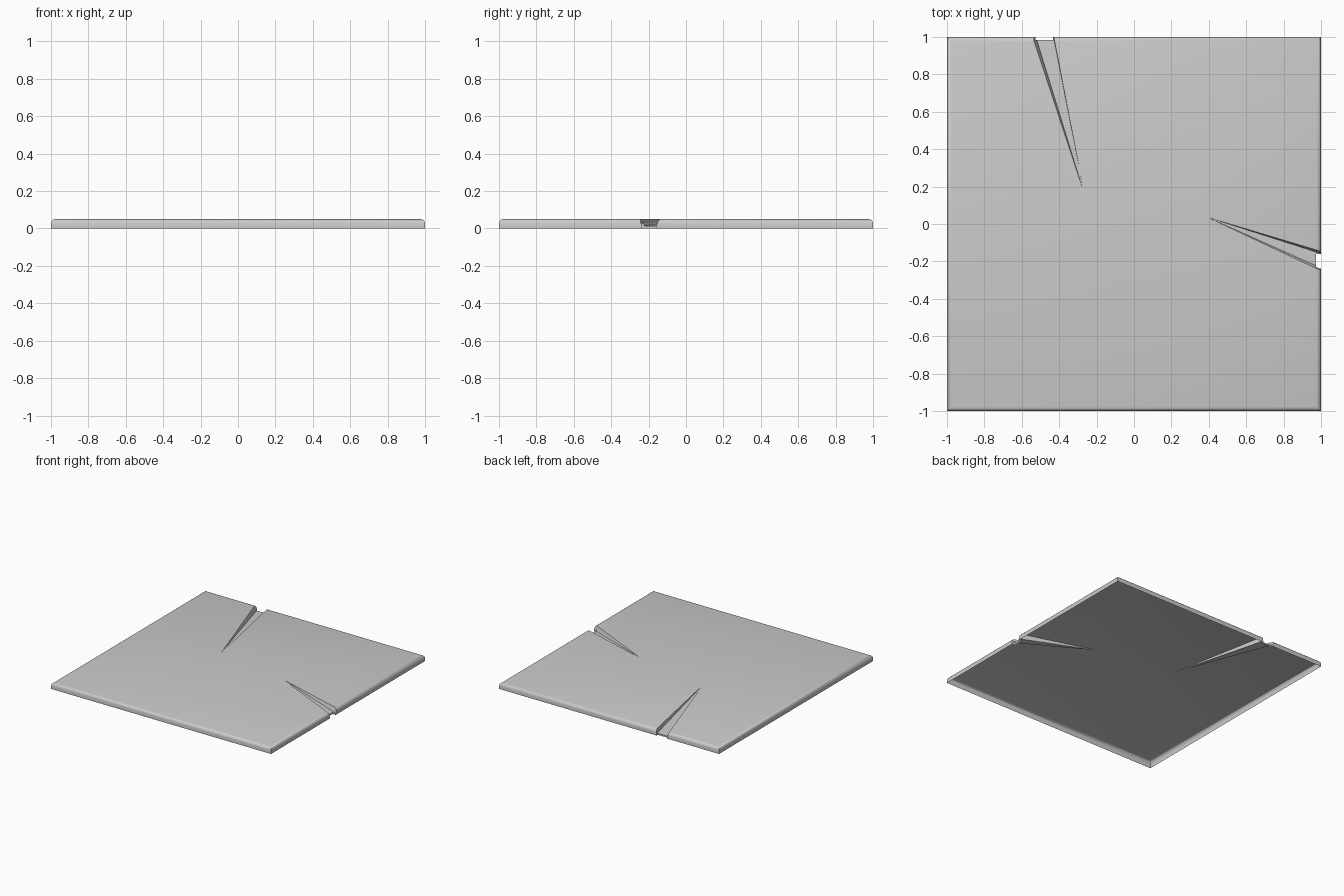
import bpy, bmesh

if "Cube" in bpy.data.objects:
    bpy.data.objects.remove(bpy.data.objects["Cube"])

H = 0.05


def hull(name, pts):
    """Convex cutter from a few points."""
    bm = bmesh.new()
    for p in pts:
        bm.verts.new(p)
    bmesh.ops.convex_hull(bm, input=bm.verts)
    bmesh.ops.recalc_face_normals(bm, faces=bm.faces)
    me = bpy.data.meshes.new(name)
    bm.to_mesh(me)
    bm.free()
    ob = bpy.data.objects.new(name, me)
    bpy.context.collection.objects.link(ob)
    ob.hide_render = True
    return ob


def crack(name, tip, top, low, lip, at):
    """Ramped wedge running from tip to the slab edge, plus the open mouth beyond its lip.
    at(edge, side, z) maps the local directions to a point."""
    wedge = hull(name + "_wedge", [(*tip, H + 0.0003)]
                 + [at(1.005, s, 0.09) for s in top]
                 + [at(1.005, s, 0.012) for s in low])
    mouth = hull(name + "_mouth", [at(e, s, z) for e in (lip, 1.1)
                                   for s in low for z in (-0.1, 0.03)])
    return [wedge, mouth]


# slab with rounded top rim
bm = bmesh.new()
bmesh.ops.create_cube(bm, size=1)
bmesh.ops.scale(bm, vec=(2, 2, H), verts=bm.verts)
bmesh.ops.translate(bm, vec=(0, 0, H / 2), verts=bm.verts)
rim = [e for e in bm.edges if all(v.co.z > H - 0.001 for v in e.verts)]
bmesh.ops.bevel(bm, geom=rim, offset=0.024, segments=3, profile=0.5, affect='EDGES')
me = bpy.data.meshes.new("floor_tile")
bm.to_mesh(me)
bm.free()
tile = bpy.data.objects.new("floor_tile", me)
bpy.context.collection.objects.link(tile)

# two cracks, one at the back edge and one at the right edge
cutters = crack("back_crack", (-0.267, 0.165), (-0.562, -0.428), (-0.526, -0.432), 0.985,
                lambda e, s, z: (s, e, z))
cutters += crack("right_crack", (0.39, 0.037), (-0.268, -0.135), (-0.237, -0.16), 0.972,
                 lambda e, s, z: (e, s, z))
for c in cutters:
    m = tile.modifiers.new(c.name, 'BOOLEAN')
    m.object = c
    m.operation = 'DIFFERENCE'
    m.solver = 'EXACT'
bpy.context.view_layer.objects.active = tile
tile.select_set(True)
for c in cutters:
    bpy.ops.object.modifier_apply(modifier=c.name)
for c in cutters:
    bpy.data.objects.remove(c)

# open underside
bm = bmesh.new()
bm.from_mesh(tile.data)
under = [f for f in bm.faces if all(v.co.z < 0.0005 for v in f.verts)]
bmesh.ops.delete(bm, geom=under, context='FACES')
bm.to_mesh(tile.data)
bm.free()
bpy.ops.object.shade_smooth_by_angle(angle=0.6)
